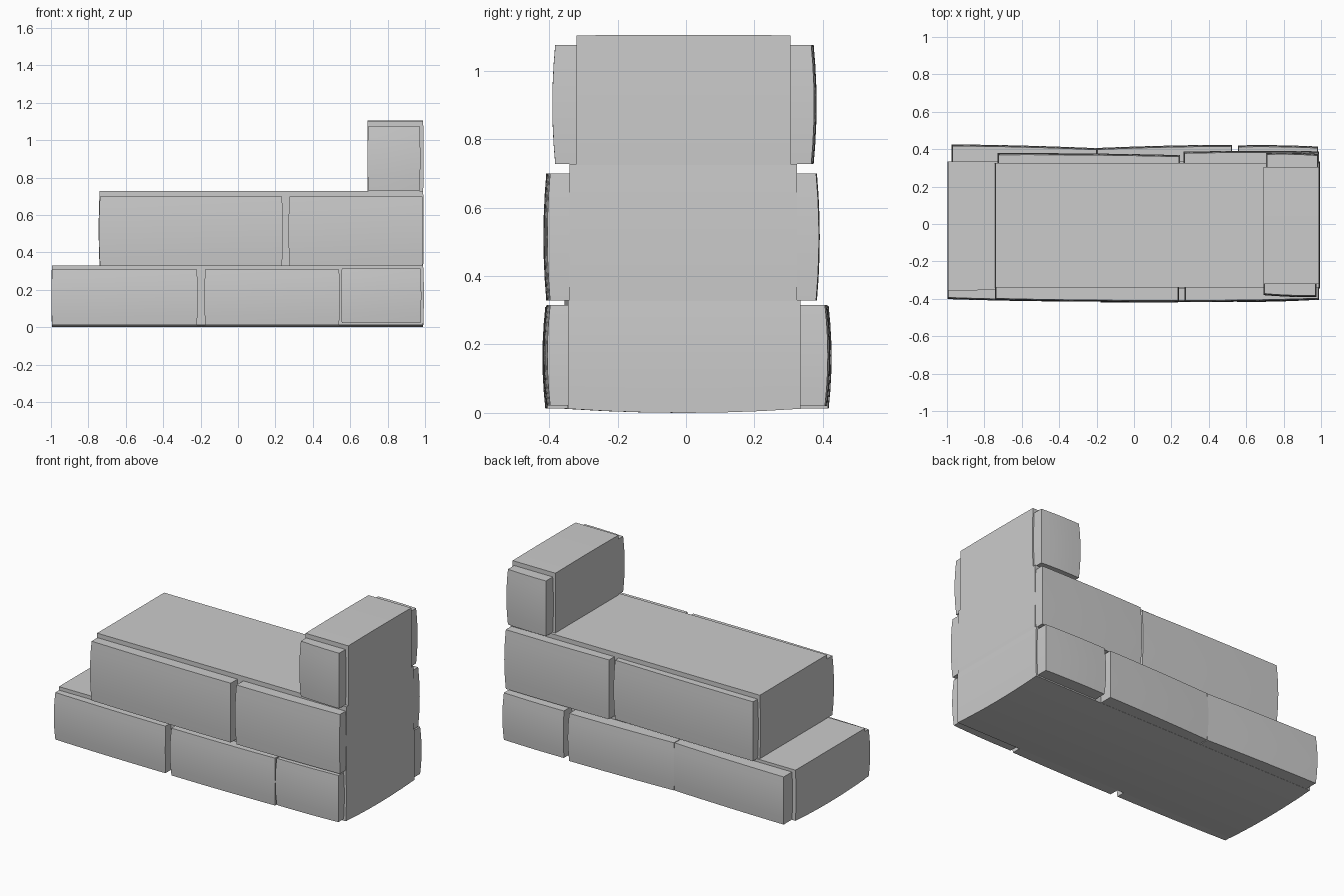
import bpy, bmesh, math

if "Cube" in bpy.data.objects:
    bpy.data.objects.remove(bpy.data.objects["Cube"])


def block(name, x, y, z, bulge=(0, 0, 0, 0, 0)):
    """Box over x and z ranges; y = (back depth, outer at left, outer at right).
    bulge = swelling of the outer, left, right, bottom and top faces."""
    bm = bmesh.new()
    bmesh.ops.create_cube(bm, size=2)
    bmesh.ops.subdivide_edges(bm, edges=bm.edges[:], cuts=5, use_grid_fill=True)
    inner, left, right = y
    for v in bm.verts:
        u, s, w = v.co
        if left < inner:
            s = -s  # s = 1 is always the outer face
        px, py, pz = 1 - u * u, 1 - s * s, 1 - w * w
        outer = left + (right - left) * (u + 1) / 2
        sign = 1 if left > inner else -1
        cx = x[0] + (x[1] - x[0]) * (u + 1) / 2
        cy = inner + (outer - inner) * (s + 1) / 2
        cz = z[0] + (z[1] - z[0]) * (w + 1) / 2
        if s > 0.99:
            cy += sign * bulge[0] * (pz * 0.7 + px * 0.3)
        if u < -0.99:
            cx -= bulge[1] * pz
        if u > 0.99:
            cx += bulge[2] * pz
        if w < -0.99:
            cz -= bulge[3] * py
        if w > 0.99:
            cz += bulge[4] * py
        v.co = (cx, cy, cz)
    bmesh.ops.recalc_face_normals(bm, faces=bm.faces[:])
    mesh = bpy.data.meshes.new(name)
    bm.to_mesh(mesh)
    bm.free()
    obj = bpy.data.objects.new(name, mesh)
    bpy.context.collection.objects.link(obj)
    bpy.context.view_layer.objects.active = obj
    obj.select_set(True)
    return obj


# Stepped core of three courses
block("core_bottom", (-0.995, 0.99), (0.335, -0.355, -0.345), (0.012, 0.33), (0, .003, .004, .012, 0))
block("core_middle", (-0.74, 0.99), (0.325, -0.34, -0.34), (0.32, 0.728), (0, .005, .003, 0, 0))
block("core_top", (0.693, 0.99), (0.305, -0.32, -0.32), (0.72, 1.103), (0, 0, .002, 0, .002))

# Facing stones: x range, outer depth at left and right end, z range
front = [
    ((-0.993, -0.22), (-0.393, -0.406), (0.013, 0.308)),
    ((-0.175, 0.54), (-0.410, -0.404), (0.013, 0.31)),
    ((0.555, 0.975), (-0.408, -0.397), (0.022, 0.315)),
    ((-0.738, 0.235), (-0.398, -0.408), (0.328, 0.70)),
    ((0.275, 0.985), (-0.408, -0.397), (0.328, 0.70)),
    ((0.697, 0.97), (-0.372, -0.382), (0.728, 1.075)),
]
back = [
    ((-0.97, -0.20), (0.417, 0.397), (0.013, 0.312)),
    ((-0.195, 0.52), (0.398, 0.415), (0.013, 0.312)),
    ((0.56, 0.98), (0.412, 0.406), (0.02, 0.315)),
    ((-0.725, 0.24), (0.370, 0.360), (0.328, 0.70)),
    ((0.27, 0.985), (0.378, 0.380), (0.328, 0.70)),
    ((0.712, 0.98), (0.372, 0.366), (0.728, 1.075)),
]
for side, stones, inner in (("front", front, -0.28), ("back", back, 0.28)):
    for i, (x, (dl, dr), z) in enumerate(stones):
        block(f"{side}_stone_{i + 1}", x, (inner, dl, dr), z, (.012, .005, .005, 0, 0))

bpy.ops.object.shade_smooth_by_angle(angle=math.radians(30))
